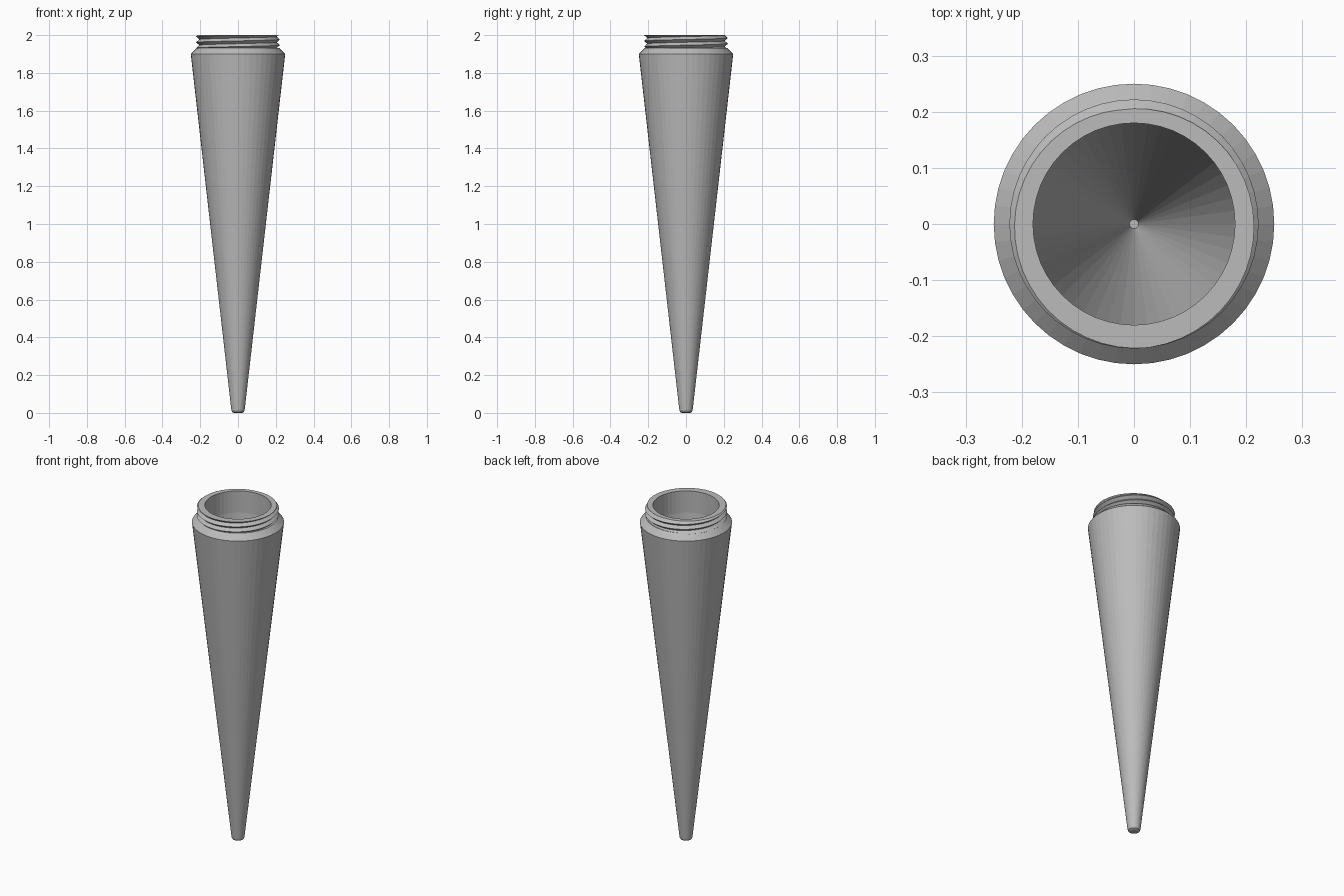
import bpy, bmesh, math

SEG = 48
HOLE_R, TOP_Z = 0.18, 2.0
ROOT_R, CREST_R, PITCH, NECK_Z = 0.205, 0.222, 0.03, 1.932

cube = bpy.data.objects.get("Cube")
if cube:
    bpy.data.objects.remove(cube, do_unlink=True)

grey = bpy.data.materials.new("plain grey")
grey.use_nodes = True
colour = (0.5, 0.5, 0.5, 1)
grey.diffuse_color = colour
grey.node_tree.nodes["Principled BSDF"].inputs["Base Color"].default_value = colour


def polar(r, turn, z):
    a = 2 * math.pi * turn
    return (r * math.cos(a), r * math.sin(a), z)


def finish(name, bm):
    mesh = bpy.data.meshes.new(name)
    bm.to_mesh(mesh)
    bm.free()
    mesh.materials.append(grey)
    obj = bpy.data.objects.new(name, mesh)
    bpy.context.collection.objects.link(obj)
    return obj


def lathe(name, profile):
    """Spin a profile of (radius, height) points about the z axis."""
    bm = bmesh.new()
    verts = [bm.verts.new((r, 0, z)) for r, z in profile]
    edges = [bm.edges.new(pair) for pair in zip(verts, verts[1:])]
    bmesh.ops.spin(bm, geom=verts + edges, cent=(0, 0, 0), axis=(0, 0, 1),
                   angle=2 * math.pi, steps=SEG, use_merge=True)
    bmesh.ops.remove_doubles(bm, verts=bm.verts[:], dist=0.0001)
    bmesh.ops.recalc_face_normals(bm, faces=bm.faces[:])
    return bm


# Tapered outer shell with rounded tip and chamfered shoulder
finish("tapered_body", lathe("tapered_body", [
    (0, 0), (0.022, 0), (0.031, 0.005), (0.035, 0.014), (0.037, 0.03),
    (0.25, 1.9), (0.217, NECK_Z), (0.2, NECK_Z)]))

# Hollow inside: straight mouth, then a long cone
bore = lathe("bore", [(HOLE_R, TOP_Z), (HOLE_R, 1.87), (0.008, 0.07), (0, 0.07)])
for f in bore.faces:
    c = f.calc_center_median()
    inward = (-c.x, -c.y, 1.0)
    if sum(n * d for n, d in zip(f.normal, inward)) < 0:
        f.normal_flip()
finish("bore", bore)

# Screw thread: a helical zigzag wall, trimmed level at both ends
bm = bmesh.new()
start = NECK_Z - 2 * PITCH
rows = []
for k in range(12):
    r = CREST_R if k % 2 else ROOT_R
    rows.append([bm.verts.new(polar(r, i / SEG, start + PITCH * (k / 2 + i / SEG)))
                 for i in range(SEG + 1)])
for low, high in zip(rows, rows[1:]):
    for i in range(SEG):
        bm.faces.new((low[i], low[i + 1], high[i + 1], high[i]))
bmesh.ops.remove_doubles(bm, verts=bm.verts[:], dist=0.0001)
for z, up in ((TOP_Z, 1), (NECK_Z - 0.005, -1)):
    bmesh.ops.bisect_plane(bm, geom=bm.verts[:] + bm.edges[:] + bm.faces[:],
                           plane_co=(0, 0, z), plane_no=(0, 0, up), clear_outer=True)

# Flat rim joining the thread to the mouth
rim = [e for e in bm.edges if e.is_boundary
       and all(abs(v.co.z - TOP_Z) < 0.0001 for v in e.verts)]
mouth = [bm.verts.new(polar(HOLE_R, i / SEG, TOP_Z)) for i in range(SEG)]
rim += [bm.edges.new((mouth[i - 1], mouth[i])) for i in range(SEG)]
bmesh.ops.triangle_fill(bm, edges=rim, use_beauty=True, normal=(0, 0, 1))
for f in bm.faces:
    c = f.calc_center_median()
    f.normal_update()
    flat = abs(f.normal.z) > 0.99
    if (f.normal.z if flat else f.normal.x * c.x + f.normal.y * c.y) < 0:
        f.normal_flip()
finish("threaded_neck", bm)
